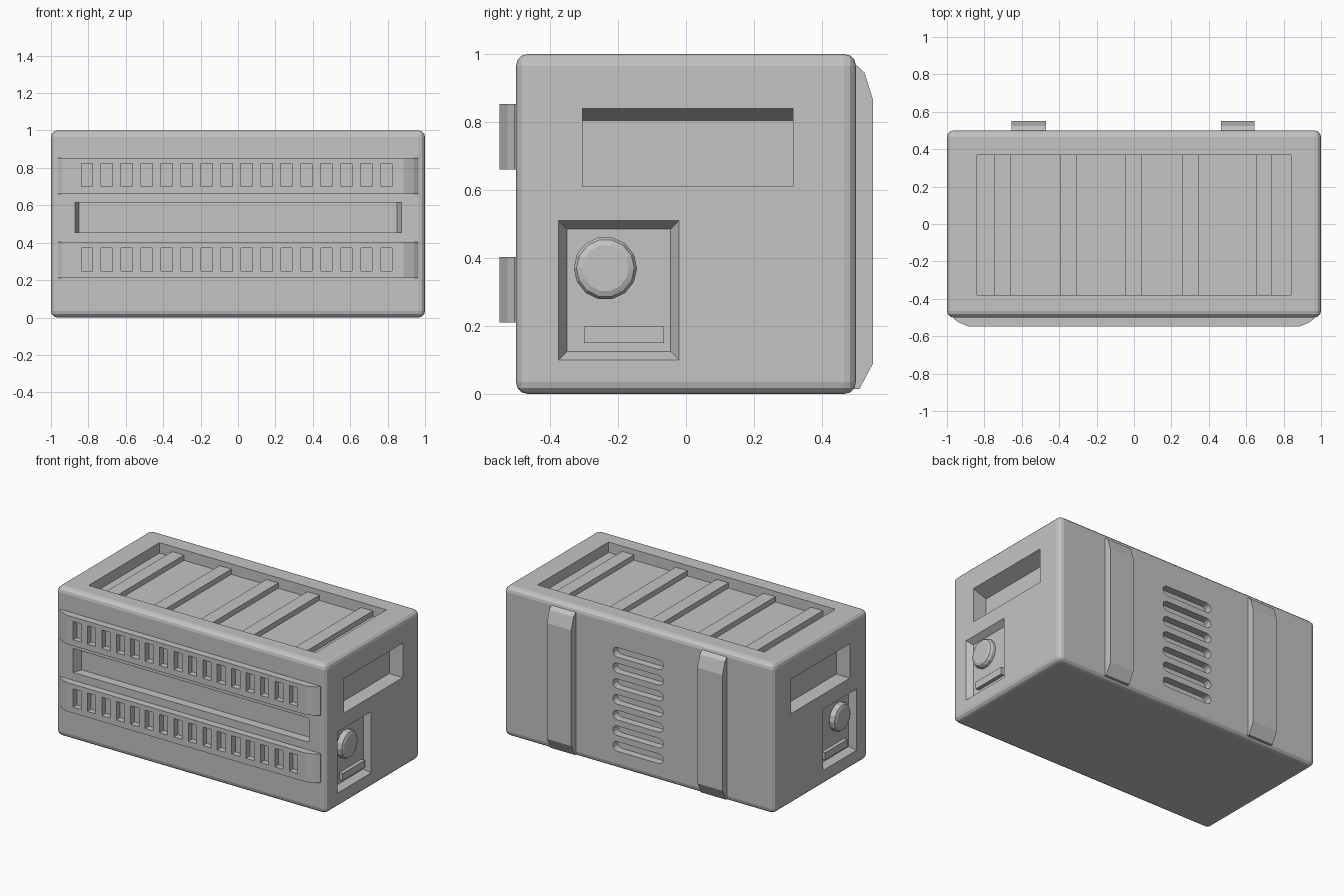
import bpy, bmesh, math
from mathutils import Vector

if "Cube" in bpy.data.objects:
    bpy.data.objects.remove(bpy.data.objects["Cube"])

grey = bpy.data.materials.new("grey metal")
grey.diffuse_color = (0.55, 0.55, 0.55, 1)
grey.use_nodes = True
grey.node_tree.nodes["Principled BSDF"].inputs["Base Color"].default_value = grey.diffuse_color


def loft(bm, loops):
    """Closed solid through a list of equally long point loops."""
    rings = [[bm.verts.new(p) for p in loop] for loop in loops]
    n = len(rings[0])
    faces = [bm.faces.new(rings[0]), bm.faces.new(rings[-1])]
    for a, b in zip(rings, rings[1:]):
        for i in range(n):
            j = (i + 1) % n
            faces.append(bm.faces.new((a[i], a[j], b[j], b[i])))
    bmesh.ops.recalc_face_normals(bm, faces=faces)


def box(bm, x, y, z):
    loft(bm, [[(x[0], y[0], h), (x[1], y[0], h), (x[1], y[1], h), (x[0], y[1], h)] for h in z])


def rect_x(x, y0, y1, z0, z1):
    return [(x, y0, z0), (x, y1, z0), (x, y1, z1), (x, y0, z1)]


def rect_y(y, x0, x1, z0, z1):
    return [(x0, y, z0), (x1, y, z0), (x1, y, z1), (x0, y, z1)]


def make(name, bm):
    me = bpy.data.meshes.new(name)
    bm.to_mesh(me)
    bm.free()
    ob = bpy.data.objects.new(name, me)
    bpy.context.collection.objects.link(ob)
    me.materials.append(grey)
    return ob


def cut(ob, bm):
    cutter = make("cutter", bm)
    cutter.hide_render = True
    mod = ob.modifiers.new("cut", 'BOOLEAN')
    mod.operation, mod.solver, mod.object = 'DIFFERENCE', 'EXACT', cutter
    bpy.context.view_layer.objects.active = ob
    bpy.ops.object.modifier_apply(modifier=mod.name)
    bpy.data.objects.remove(cutter)


# Crate body with rounded edges
bm = bmesh.new()
box(bm, (-1, 1), (-0.5, 0.5), (0, 1))
bmesh.ops.bevel(bm, geom=bm.edges[:], offset=0.035, segments=3, profile=0.5, affect='EDGES')
body = make("crate_body", bm)

# Recesses: top tray, front channel, side windows, side panels, back vents
bm = bmesh.new()
box(bm, (-0.84, 0.84), (-0.38, 0.37), (0.93, 1.1))
loft(bm, [rect_y(-0.6, -0.91, 0.91, 0.455, 0.615),
          rect_y(-0.5, -0.872, 0.875, 0.455, 0.615),
          rect_y(-0.44, -0.85, 0.85, 0.455, 0.615)])
for s in (-1, 1):
    loft(bm, [rect_x(s * 1.1, -0.305, 0.315, 0.61, 0.84),
              rect_x(s, -0.305, 0.315, 0.61, 0.84),
              rect_x(s * 0.9, -0.305, 0.315, 0.61, 0.805)])
    loft(bm, [rect_x(s * 1.1, -0.375, -0.02, 0.1, 0.51),
              rect_x(s, -0.375, -0.02, 0.1, 0.51),
              rect_x(s * 0.96, -0.35, -0.045, 0.125, 0.485)])
for i in range(7):
    zc, r = 0.78 - 0.105 * i, 0.032
    outline = []
    for side, xc in ((1, 0.16), (-1, -0.15)):
        for k in range(7):
            a = math.pi * (k / 6 - 0.5)
            outline.append((xc + side * r * math.cos(a), zc + side * r * math.sin(a)))
    loft(bm, [[(x, y, z) for x, z in outline] for y in (0.45, 0.6)])
cut(body, bm)

# Slats across the top tray
bm = bmesh.new()
for x in (-0.703, -0.352, -0.005, 0.3, 0.695):
    box(bm, (x - 0.044, x + 0.044), (-0.385, 0.375), (0.92, 0.965))
make("top_slats", bm)

# Front bands with tapered ends and a row of slots
profile = [(0.965, -0.48), (0.965, -0.505), (0.94, -0.525), (0.885, -0.548)]
profile += [(-x, y) for x, y in reversed(profile)]
for name, z0 in (("lower_band", 0.21), ("upper_band", 0.66)):
    bm = bmesh.new()
    loft(bm, [[(x, y, z) for x, y in profile] for z in (z0, z0 + 0.193)])
    band = make(name, bm)
    bm = bmesh.new()
    for i in range(16):
        x = -0.808 + 0.1068 * i
        box(bm, (x - 0.03, x + 0.03), (-0.6, -0.508), (z0 + 0.04, z0 + 0.163))
    cut(band, bm)

# Back straps with sloped ends
side = [(0.48, 0.97), (0.505, 0.965), (0.525, 0.945), (0.55, 0.865),
        (0.55, 0.09), (0.51, 0.015), (0.48, 0.015)]
bm = bmesh.new()
for x0, x1 in ((-0.655, -0.47), (0.465, 0.645)):
    loft(bm, [[(x, y, z) for y, z in side] for x in (x0, x1)])
make("back_straps", bm)

# Side panel knobs and bars
for s, label in ((1, "right"), (-1, "left")):
    bm = bmesh.new()
    loft(bm, [[(s * x, -0.237 + r * math.cos(math.tau * k / 14), 0.37 + r * math.sin(math.tau * k / 14))
               for k in range(14)]
              for x, r in ((0.95, 0.093), (0.98, 0.093), (0.993, 0.085), (1.0, 0.068))])
    make(label + "_knob", bm)
    bm = bmesh.new()
    loft(bm, [rect_x(s * x, -0.3, -0.065, 0.15, 0.198) for x in (0.95, 0.985)])
    make(label + "_bar", bm)
